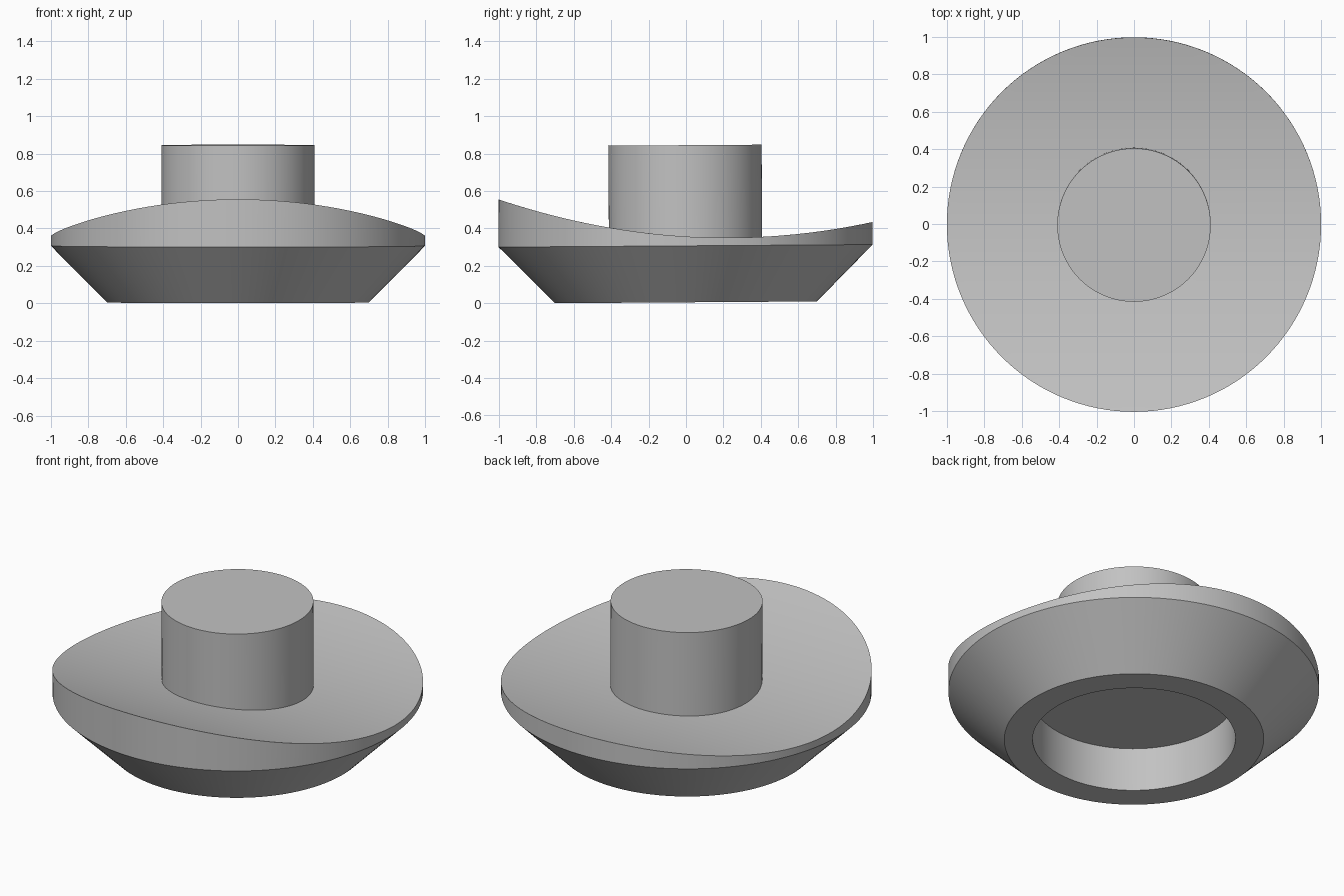
import bpy, bmesh, math

if "Cube" in bpy.data.objects:
    bpy.data.objects.remove(bpy.data.objects["Cube"])

SEGMENTS = 128
TILT = 0.0068          # the whole piece leans very slightly about x
LIFT = 0.0048          # keeps the lowest edge on z = 0
STEM_R = 0.41

grey = bpy.data.materials.new("grey")
grey.diffuse_color = (0.54, 0.54, 0.54, 1)
grey.use_nodes = True
grey.node_tree.nodes["Principled BSDF"].inputs["Base Color"].default_value = grey.diffuse_color


def saddle(y):
    """Height of the hollow-curved top, swept along x."""
    return 0.35 + 0.138 * (y - 0.22) ** 2 - TILT * y - LIFT


def revolve(name, profile, cap_start=False, cap_end=False):
    """Revolve (radius, height) points; a height of None follows the saddle."""
    bm = bmesh.new()
    rings = []
    for r, z in profile:
        ring = []
        for i in range(SEGMENTS):
            a = 2 * math.pi * i / SEGMENTS
            x, y = r * math.cos(a), r * math.sin(a)
            ring.append(bm.verts.new((x, y, saddle(y) if z is None else z)))
        rings.append(ring)
    for low, high in zip(rings, rings[1:]):
        for i in range(SEGMENTS):
            j = (i + 1) % SEGMENTS
            bm.faces.new((low[i], low[j], high[j], high[i]))
    if cap_start:
        bm.faces.new(rings[0][::-1])
    if cap_end:
        bm.faces.new(rings[-1])
    mesh = bpy.data.meshes.new(name)
    bm.to_mesh(mesh)
    bm.free()
    mesh.materials.append(grey)
    obj = bpy.data.objects.new(name, mesh)
    bpy.context.collection.objects.link(obj)
    obj.rotation_euler.x = TILT
    obj.location.z = LIFT
    bpy.ops.object.select_all(action='DESELECT')
    obj.select_set(True)
    bpy.context.view_layer.objects.active = obj
    bpy.ops.object.shade_smooth_by_angle(angle=math.radians(30))
    return obj


# Dish: recess ceiling and wall, foot ring, conical underside, rim, curved top
top_rings = [(1 - (1 - STEM_R) * k / 12, None) for k in range(13)]
revolve("dish", [(0.547, 0.26), (0.547, 0), (0.7, 0), (1, 0.302)] + top_rings,
        cap_start=True)

# Stem: round post rising from the curved top
revolve("stem", [(STEM_R, None), (STEM_R, 0.84)], cap_end=True)
